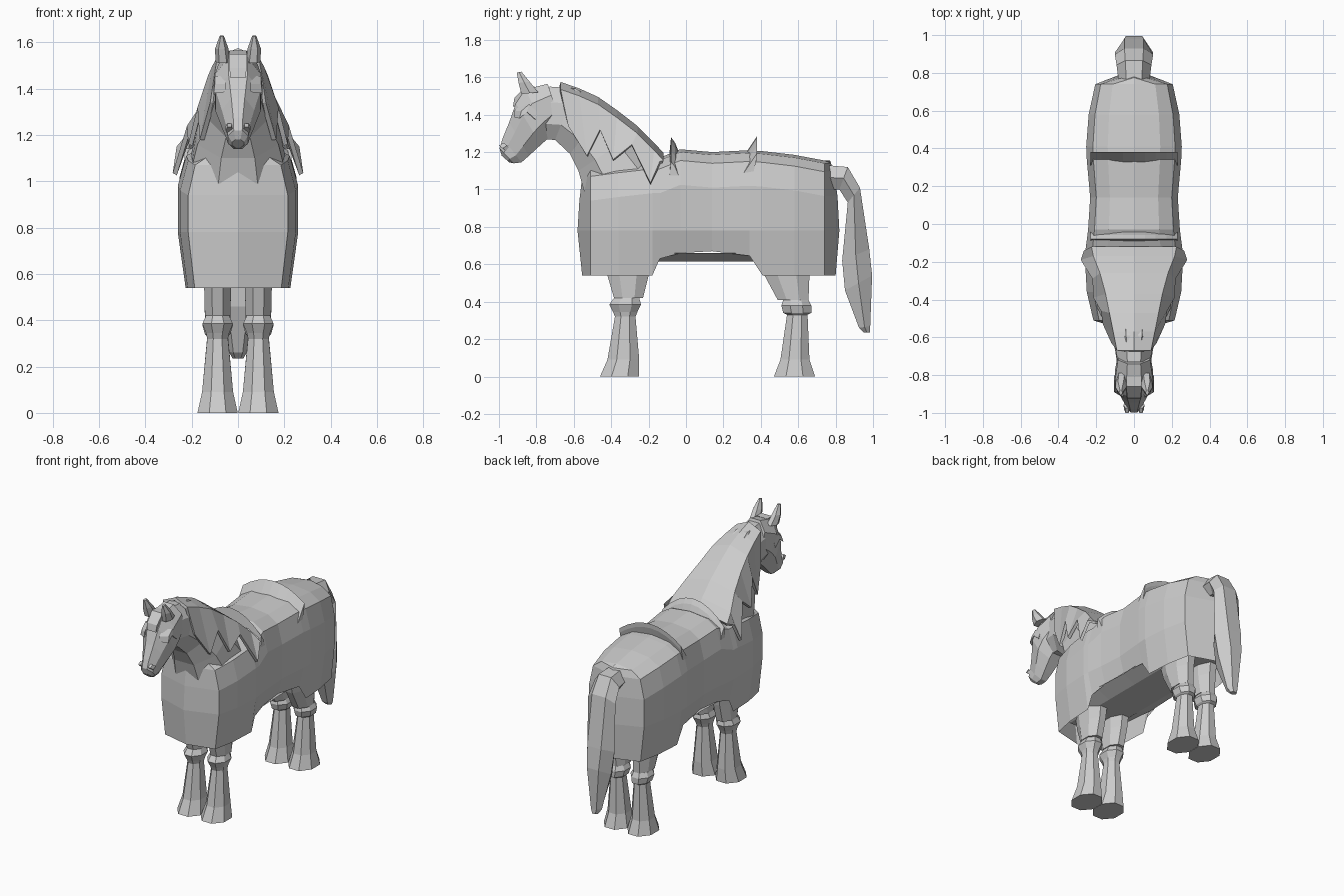
import bpy, bmesh, math
from mathutils import Vector

if "Cube" in bpy.data.objects:
    bpy.data.objects.remove(bpy.data.objects["Cube"])


def make(name, rings, closed=True, caps=True, extra=()):
    """Skin a list of equal-length point rings; extra holds more faces as point lists."""
    bm = bmesh.new()
    rows = [[bm.verts.new(p) for p in r] for r in rings]
    n = len(rows[0])
    for a, b in zip(rows, rows[1:]):
        for i in range(n if closed else n - 1):
            j = (i + 1) % n
            bm.faces.new((a[i], a[j], b[j], b[i]))
    if caps and closed:
        bm.faces.new(rows[0])
        bm.faces.new(rows[-1])
    for f in extra:
        bm.faces.new([bm.verts.new(p) for p in f])
    bmesh.ops.remove_doubles(bm, verts=bm.verts, dist=0.0005)
    bmesh.ops.recalc_face_normals(bm, faces=bm.faces)
    me = bpy.data.meshes.new(name)
    bm.to_mesh(me)
    bm.free()
    ob = bpy.data.objects.new(name, me)
    bpy.context.collection.objects.link(ob)
    return ob


def ring(front, back, w, n=8, cx=0.0, turn=None):
    """Polygon ring between two (y, z) points with half width w."""
    turn = math.pi / n if turn is None else turn
    k = 1 / math.cos(math.pi / n)
    f, b = Vector(front), Vector(back)
    c, h = (f + b) / 2, (f - b) / 2
    out = []
    for i in range(n):
        a = turn + 2 * math.pi * i / n
        p = c + h * math.cos(a) * k
        out.append((cx + w * k * math.sin(a), p.x, p.y))
    return out


# Cloth covering: cross-sections along the back, open underneath
def half_section(y, top, w, bot):
    return [(0, y, top), (.55 * w, y, top - .015), (.86 * w, y, top - .06),
            (w, y, top - .19), (w, y, .78), (.87 * w, y, bot)]


stations = [(-.51, 1.13, .215, .54), (-.36, 1.15, .25, .54), (-.18, 1.17, .26, .54),
            (-.14, 1.17, .257, .63), (-.03, 1.215, .243, .66), (.14, 1.20, .232, .67),
            (.34, 1.21, .25, .645), (.41, 1.205, .253, .54), (.58, 1.185, .24, .54),
            (.74, 1.155, .205, .54)]
rings, ends = [], []
for s in stations:
    h = half_section(*s)
    rings.append([(-x, y, z) for x, y, z in h[:0:-1]] + h)
for s, shift in ((stations[0], (-.02, -.03, -.045, -.06, -.07, -.045)),
                 (stations[-1], (.03, .035, .05, .07, .08, .06))):
    h = half_section(*s)
    mid = [(0, p[1] + d, p[2]) for p, d in zip(h, shift)]
    for side in (-1, 1):
        e = [(side * x, y, z) for x, y, z in h]
        ends += [(e[i], e[i + 1], mid[i + 1], mid[i]) for i in range(1, 5)]
        ends.append((h[0], e[1], mid[1], mid[0]))
make("cloth_cover", rings, closed=False, extra=ends)

# Belly under the cloth
make("belly", [[(-w, y, .66), (-.12, y, .615), (.12, y, .615), (w, y, .66)]
               for y, w in ((-.48, .18), (-.1, .22), (.15, .21), (.4, .22), (.72, .18))],
     closed=False)

# Neck
make("neck", [ring(*r) for r in (
    ((-.78, 1.27), (-.73, 1.55), .085),
    ((-.70, 1.265), (-.59, 1.54), .10),
    ((-.62, 1.19), (-.43, 1.44), .125),
    ((-.575, 1.10), (-.27, 1.30), .175),
    ((-.545, .99), (-.13, 1.15), .205))])

# Head from poll to muzzle
make("head", [ring(*r) for r in (
    ((-.74, 1.565), (-.67, 1.36), .085),
    ((-.86, 1.535), (-.73, 1.28), .10),
    ((-.91, 1.46), (-.775, 1.24), .098),
    ((-.945, 1.36), (-.84, 1.18), .07),
    ((-.98, 1.275), (-.88, 1.145), .05),
    ((-.997, 1.22), (-.92, 1.14), .044),
    ((-.985, 1.18), (-.945, 1.145), .026))])

# Forelock on the forehead
make("forelock", [[(-w, y, z), (w, y, z), (w, y + .05, z), (-w, y + .05, z)]
                  for y, z, w in ((-.86, 1.55, .04), (-.917, 1.49, .037), (-.925, 1.445, .033))])

# Ears, brows and nostrils, one of each per side
for s, tag in ((-1, "left"), (1, "right")):
    make("ear_" + tag, [ring((-.88, 1.51), (-.79, 1.52), .028, 6, s * .065),
                        ring((-.895, 1.57), (-.835, 1.575), .025, 6, s * .07),
                        ring((-.905, 1.625), (-.88, 1.63), .008, 6, s * .07)])
    make("brow_" + tag, [[(s * .055, y, z - .02), (s * .105, y + .03, z - .025),
                          (s * .10, y + .04, z + .015), (s * .055, y, z + .015)]
                         for y, z in ((-.92, 1.405), (-.88, 1.44), (-.835, 1.40))])
    make("nostril_" + tag, [ring((-1.0, 1.235), (-.96, 1.205), .014, 6, s * .037),
                            ring((-.975, 1.25), (-.94, 1.22), .016, 6, s * .037)])

# Mane: flat crest with jagged locks hanging on both sides
crest = [(-.67, 1.575, .09), (-.57, 1.54, .11), (-.47, 1.495, .13), (-.37, 1.425, .15),
         (-.26, 1.34, .18), (-.17, 1.25, .215), (-.12, 1.195, .225)]
tips = [(.12, -.63, 1.34), (.165, -.53, 1.18), (.175, -.46, 1.32), (.215, -.39, 1.16),
        (.22, -.29, 1.24), (.282, -.19, 1.035), (.265, -.14, 1.15)]
rings = []
for (y, z, w), (tx, ty, tz) in zip(crest, tips):
    rings.append([(-tx, ty, tz), (-w, y, z - .04), (0, y, z),
                  (w, y, z - .04), (tx, ty, tz)])
mane = make("mane", rings, closed=False)
sol = mane.modifiers.new("thickness", 'SOLIDIFY')
sol.thickness = .02
sol.offset = -1

# Saddle ridges: blades arched across the back
for name, base, tip, y0, y1, drop in (("saddle_front", 1.18, 1.28, -.09, -.03, .13),
                                      ("saddle_back", 1.18, 1.285, .31, .36, .09)):
    lean = -.08 if y0 < 0 else .38
    rings = []
    for i in range(-4, 5):
        t = i / 4
        x, d = .23 * t, drop * t * t
        rings.append([(x, y0, base - d), (x, y1, base - d), (x, (y1 + lean * 2) / 3 + .005, tip - d - .03),
                      (x, lean, tip - d)])
    make(name, rings)

# Legs: (z, half width, front y, back y) levels from hoof to thigh
front_levels = [(0, .087, -.46, -.25), (.09, .067, -.42, -.25), (.32, .045, -.38, -.27),
                (.345, .05, -.39, -.26), (.385, .066, -.41, -.24), (.42, .05, -.385, -.25),
                (.42, .055, -.385, -.23), (.54, .058, -.42, -.20), (.68, .065, -.44, -.18)]
back_levels = [(0, .087, .47, .69), (.09, .067, .505, .66), (.33, .045, .54, .65),
               (.34, .055, .52, .67), (.38, .066, .51, .67), (.41, .05, .52, .655),
               (.41, .055, .49, .655), (.54, .058, .42, .66), (.68, .065, .38, .68)]
for part, levels in (("front_leg", front_levels), ("back_leg", back_levels)):
    for s, tag in ((-1, "left"), (1, "right")):
        make(part + "_" + tag, [ring((a, z), (b, z), w, 8, s * .088) for z, w, a, b in levels])

# Tail
make("tail", [ring(*r, 6) for r in (
    ((.75, 1.0), (.75, 1.13), .07),
    ((.82, 1.0), (.865, 1.12), .08),
    ((.865, .93), (.93, 1.01), .088),
    ((.835, .62), (.98, .68), .088),
    ((.85, .46), (.995, .54), .075),
    ((.925, .26), (.985, .27), .035),
    ((.95, .235), (.985, .235), .02))])
